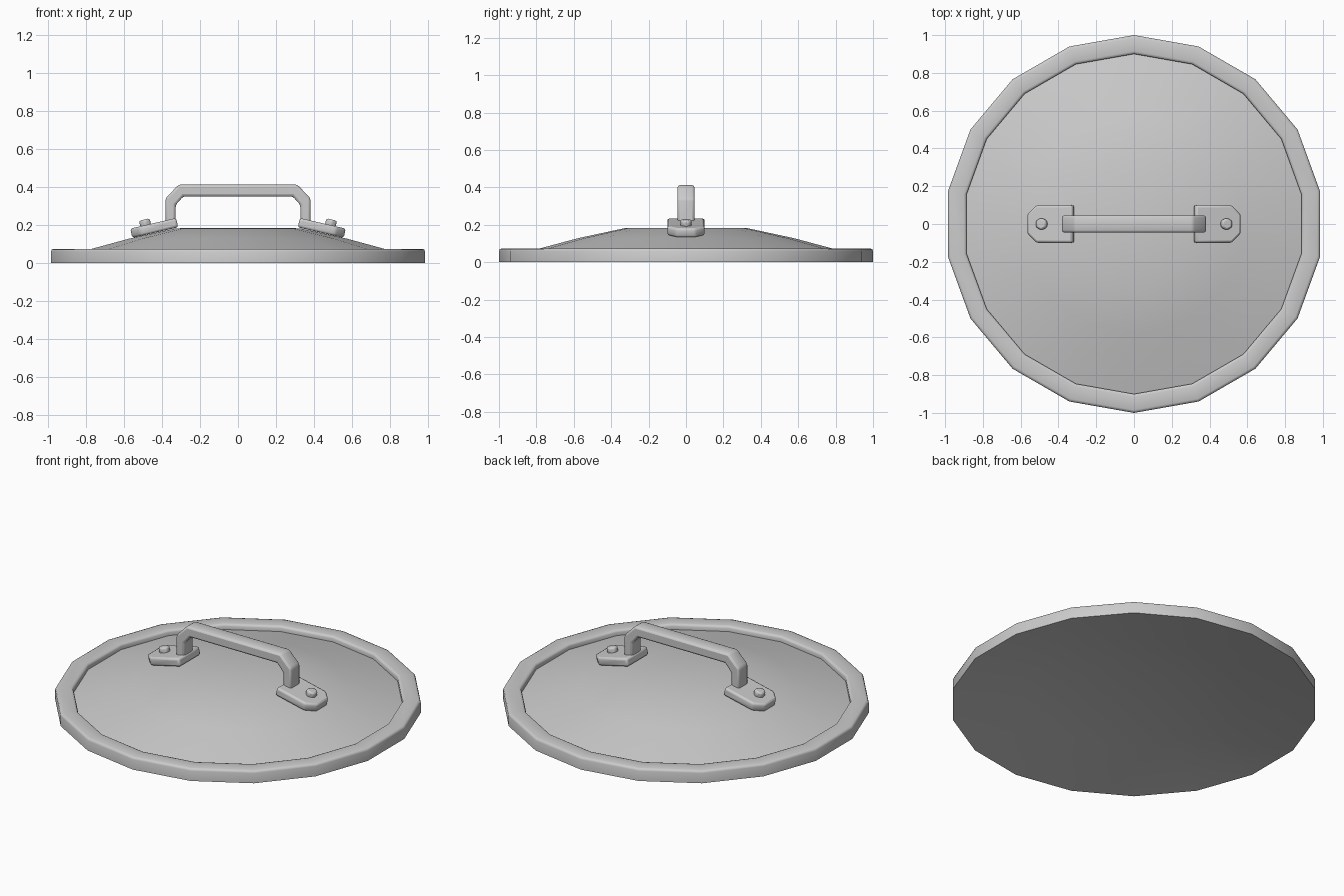
import bpy, bmesh, math
from mathutils import Matrix, Vector

if "Cube" in bpy.data.objects:
    bpy.data.objects.remove(bpy.data.objects["Cube"])

SIDES = 18


def finish(name, bm, bevel=0.0, smooth=50):
    bmesh.ops.recalc_face_normals(bm, faces=bm.faces)
    me = bpy.data.meshes.new(name)
    bm.to_mesh(me)
    bm.free()
    ob = bpy.data.objects.new(name, me)
    bpy.context.collection.objects.link(ob)
    if bevel:
        m = ob.modifiers.new("Bevel", "BEVEL")
        m.width = bevel
        m.segments = 2
        m.limit_method = "ANGLE"
        m.angle_limit = math.radians(30)
    bpy.ops.object.select_all(action="DESELECT")
    ob.select_set(True)
    bpy.context.view_layer.objects.active = ob
    bpy.ops.object.shade_smooth_by_angle(angle=math.radians(smooth))
    return ob


def lathe(name, profile):
    """Revolve an (r, z) profile; points with r = 0 become poles."""
    bm = bmesh.new()
    rings = []
    for r, z in profile:
        if r == 0:
            rings.append([bm.verts.new((0, 0, z))] * SIDES)
        else:
            rings.append([bm.verts.new((r * math.cos(a), r * math.sin(a), z))
                          for a in (math.pi / 2 + 2 * math.pi * i / SIDES for i in range(SIDES))])
    for low, high in zip(rings, rings[1:]):
        for i in range(SIDES):
            j = (i + 1) % SIDES
            bm.faces.new(list(dict.fromkeys((low[i], low[j], high[j], high[i]))))
    return finish(name, bm)


def prism(name, outline, offset, bevel):
    """Extrude a planar outline of 3D points along offset."""
    bm = bmesh.new()
    face = bm.faces.new([bm.verts.new(p) for p in outline])
    ext = bmesh.ops.extrude_face_region(bm, geom=[face])
    verts = [v for v in ext["geom"] if isinstance(v, bmesh.types.BMVert)]
    bmesh.ops.translate(bm, verts=verts, vec=offset)
    return finish(name, bm, bevel)


# lid: shallow hollow underside, raised rim and dome
lathe("lid", [(0, 0.11), (0.33, 0.10), (0.60, 0.07), (1.0, 0.0),
              (1.0, 0.06), (0.996, 0.07), (0.985, 0.074), (0.915, 0.074), (0.905, 0.071),
              (0.90, 0.062), (0.90, 0.042), (0.58, 0.128), (0.33, 0.182), (0, 0.184)])

# handle: chamfered arch
outer = [(0.382, 0.19), (0.382, 0.34), (0.312, 0.412)]
inner = [(0.288, 0.35), (0.328, 0.305), (0.328, 0.18)]
half = outer + [(-x, z) for x, z in reversed(outer)]
arch = half + [(-x, z) for x, z in reversed(inner)] + inner
prism("handle", [(x, -0.045, z) for x, z in arch], Vector((0, 0.09, 0)), 0.012)

# tilted feet and hex bolts at both handle ends
tilt = math.radians(13)
foot = [(0, -0.10), (0.198, -0.10), (0.248, -0.05), (0.248, 0.05), (0.198, 0.10), (0, 0.10)]
hexagon = [(0.165 + 0.033 * math.sin(i * math.pi / 3), 0.033 * math.cos(i * math.pi / 3))
           for i in range(6)]
for side, turn in (("right", 0), ("left", math.pi)):
    place = (Matrix.Rotation(turn, 4, "Z") @ Matrix.Translation((0.326, 0, 0.236))
             @ Matrix.Rotation(tilt, 4, "Y"))
    plate = prism(side + "_foot", [(x, y, -0.05) for x, y in foot], Vector((0, 0, 0.05)), 0.012)
    bolt = prism(side + "_bolt", [(x, y, -0.01) for x, y in hexagon], Vector((0, 0, 0.04)), 0.01)
    plate.matrix_world = place
    bolt.matrix_world = place
